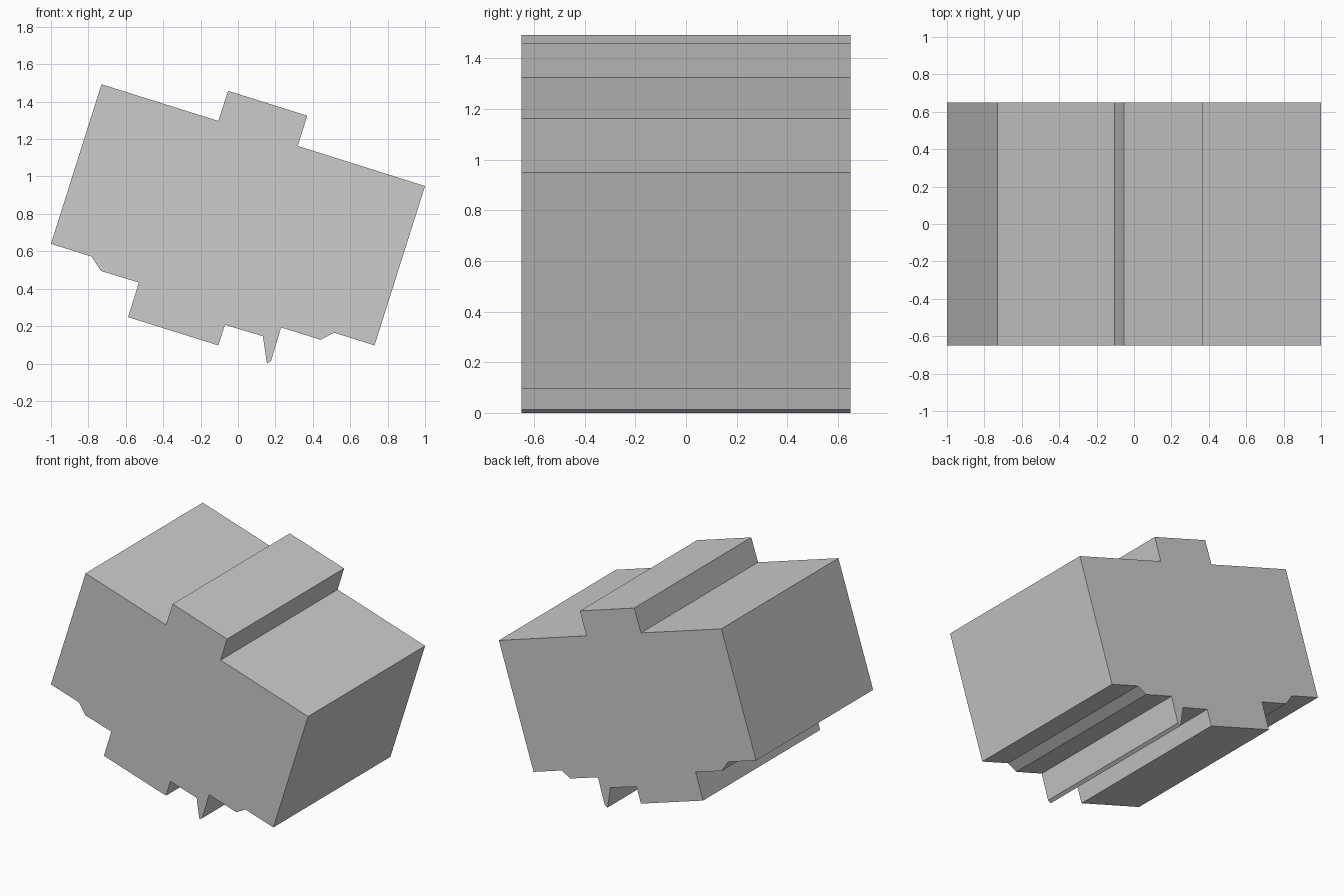
import bpy, bmesh

if "Cube" in bpy.data.objects:
    bpy.data.objects.remove(bpy.data.objects["Cube"])

HALF_DEPTH = 0.65

# Front outline (x, z), clockwise from the upper left corner
outline = [
    (-0.73, 1.493), (-0.105, 1.297),                                   # upper left slope
    (-0.053, 1.458), (0.37, 1.325), (0.32, 1.163),                     # raised top rib
    (1.0, 0.949), (0.73, 0.097),                                       # right wall
    (0.513, 0.165), (0.443, 0.127), (0.23, 0.193),                     # small notch
    (0.177, 0.014), (0.155, 0.0), (0.133, 0.146),                      # pointed fin
    (-0.07, 0.207), (-0.105, 0.097), (-0.588, 0.248), (-0.53, 0.433),  # lower block
    (-0.733, 0.495), (-0.783, 0.572), (-1.0, 0.64),                    # chamfered step
]


def extruded_profile(name, points, half_depth):
    bm = bmesh.new()
    face = bm.faces.new([bm.verts.new((x, -half_depth, z)) for x, z in points])
    result = bmesh.ops.extrude_face_region(bm, geom=[face], use_keep_orig=True)
    moved = [v for v in result["geom"] if isinstance(v, bmesh.types.BMVert)]
    bmesh.ops.translate(bm, verts=moved, vec=(0, 2 * half_depth, 0))
    bmesh.ops.recalc_face_normals(bm, faces=bm.faces)
    mesh = bpy.data.meshes.new(name)
    bm.to_mesh(mesh)
    bm.free()
    obj = bpy.data.objects.new(name, mesh)
    bpy.context.collection.objects.link(obj)
    return obj


# Tilted block with its ribs and notches running the full depth
extruded_profile("tilted_block", outline, HALF_DEPTH)
